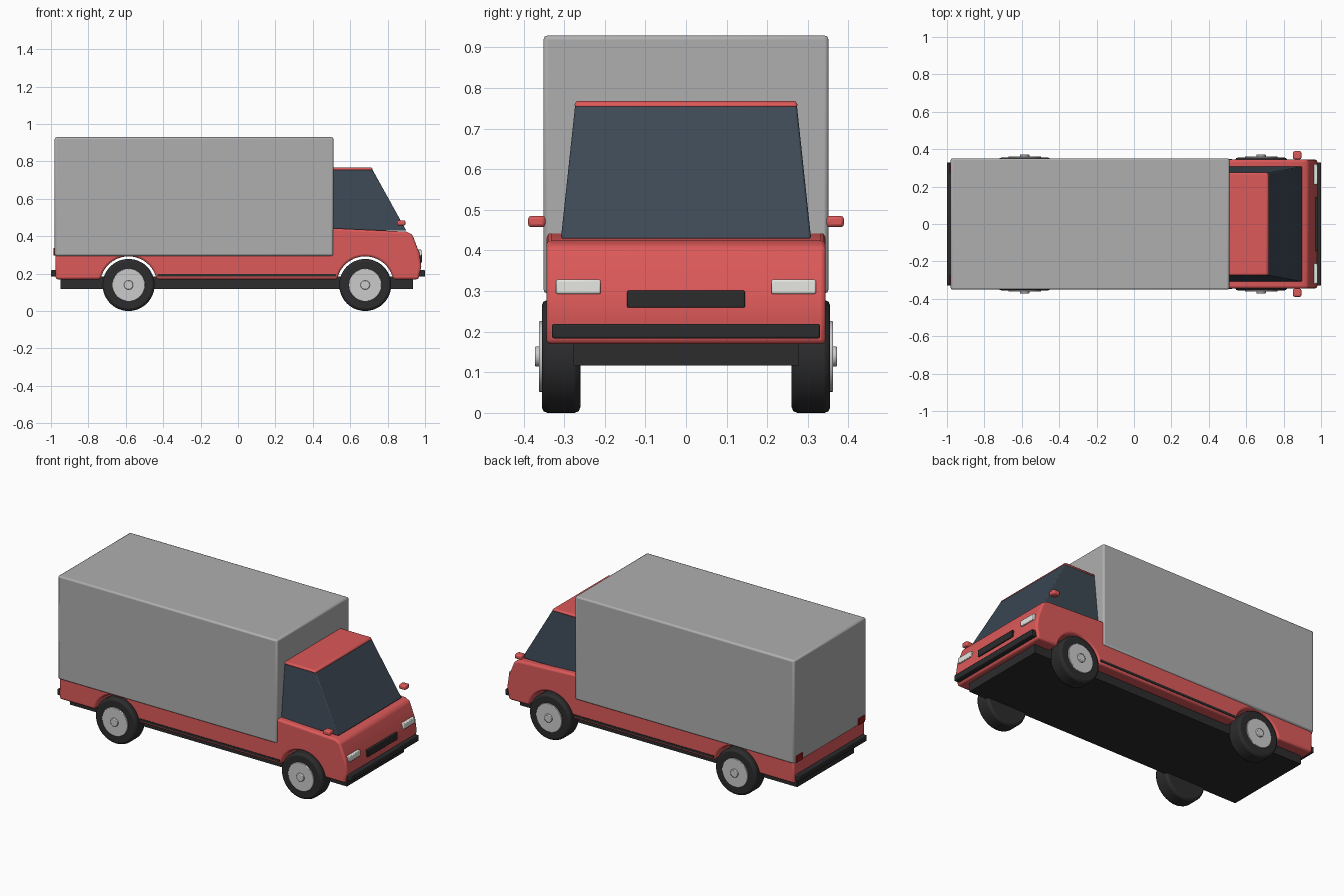
import bpy, bmesh, math

if "Cube" in bpy.data.objects:
    bpy.data.objects.remove(bpy.data.objects["Cube"])


def material(name, rgb):
    m = bpy.data.materials.new(name)
    m.diffuse_color = (*rgb, 1)
    m.use_nodes = True
    m.node_tree.nodes["Principled BSDF"].inputs["Base Color"].default_value = m.diffuse_color
    return m


RED = material("red_paint", (0.72, 0.1, 0.1))
GLASS = material("tinted_glass", (0.045, 0.065, 0.09))
BLACK = material("black_rubber", (0.025, 0.025, 0.027))
LAMP = material("headlight_white", (0.8, 0.8, 0.76))
TAIL = material("tail_red", (0.3, 0.01, 0.01))
SILVER = material("silver", (0.6, 0.6, 0.62))
GREY = material("cargo_grey", (0.43, 0.43, 0.43))


def finish(name, bm, mat, bevel, segments=2):
    bmesh.ops.recalc_face_normals(bm, faces=bm.faces)
    me = bpy.data.meshes.new(name)
    bm.to_mesh(me)
    bm.free()
    ob = bpy.data.objects.new(name, me)
    bpy.context.collection.objects.link(ob)
    me.materials.append(mat)
    if bevel:
        b = ob.modifiers.new("bevel", 'BEVEL')
        b.width, b.segments = bevel, segments
        b.limit_method, b.angle_limit = 'ANGLE', math.radians(35)
    bpy.ops.object.select_all(action='DESELECT')
    ob.select_set(True)
    bpy.context.view_layer.objects.active = ob
    bpy.ops.object.shade_smooth_by_angle(angle=math.radians(35))
    return ob


def loft(name, sections, mat, bevel=0.0, segments=2):
    """Two matching closed sections joined and capped."""
    bm = bmesh.new()
    a, b = [[bm.verts.new(p) for p in s] for s in sections]
    n = len(a)
    for i in range(n):
        j = (i + 1) % n
        bm.faces.new((a[i], a[j], b[j], b[i]))
    bm.faces.new(a)
    bm.faces.new(b)
    return finish(name, bm, mat, bevel, segments)


def rect(x0, x1, y, z):
    return [(x0, -y, z), (x1, -y, z), (x1, y, z), (x0, y, z)]


def box(name, x, y, z, mat, bevel=0.0):
    secs = [[(x[0], y[0], h), (x[1], y[0], h), (x[1], y[1], h), (x[0], y[1], h)] for h in z]
    return loft(name, secs, mat, bevel)


def disc(name, x, z, r, y0, y1, mat, bevel=0.0, n=48):
    secs = [[(x + r * math.cos(2 * math.pi * i / n), y, z + r * math.sin(2 * math.pi * i / n))
             for i in range(n)] for y in (y0, y1)]
    return loft(name, secs, mat, bevel)


AXLES = {"rear": -0.585, "front": 0.68}
WHEEL_Z = 0.14


def arch(cx, r=0.153, floor=0.17, n=20):
    a0 = math.asin((floor - WHEEL_Z) / r)
    angles = [math.pi - a0 - (math.pi - 2 * a0) * i / n for i in range(n + 1)]
    return [(cx + r * math.cos(a), WHEEL_Z + r * math.sin(a)) for a in angles]


# Lower body: side profile with both wheel arches, run across the width
profile = [(-0.975, 0.17)] + arch(AXLES["rear"]) + arch(AXLES["front"]) + [
    (0.965, 0.17), (0.98, 0.24), (0.97, 0.31), (0.932, 0.41), (0.90, 0.425),
    (0.51, 0.443), (0.48, 0.443), (0.48, 0.31), (-0.975, 0.31)]
loft("lower_body", [[(x, y, z) for x, z in profile] for y in (-0.344, 0.344)], RED, 0.012, 3)

# Cargo box and chassis
box("cargo_box", (-0.98, 0.51), (-0.351, 0.351), (0.295, 0.93), GREY, 0.01)
box("chassis", (-0.95, 0.935), (-0.277, 0.277), (0.118, 0.185), BLACK)

# Cab windows and roof
loft("cab_windows", [rect(0.50, 0.90, 0.308, 0.43), rect(0.50, 0.718, 0.273, 0.758)], GLASS, 0.005)
loft("cab_roof", [rect(0.50, 0.722, 0.276, 0.753), rect(0.50, 0.714, 0.272, 0.769)], RED, 0.007)

# Bumpers and grille
box("front_bumper", (0.96, 1.0), (-0.33, 0.33), (0.184, 0.22), BLACK, 0.005)
box("rear_bumper", (-1.0, -0.96), (-0.33, 0.33), (0.184, 0.22), BLACK, 0.005)
box("grille", (0.94, 0.985), (-0.145, 0.145), (0.26, 0.302), BLACK, 0.003)

for side, s in (("right", -1), ("left", 1)):
    def span(a, b):
        return (s * a, s * b)

    # Lights, mirrors and sill strips
    box(f"{side}_headlight", (0.94, 0.982), span(0.21, 0.32), (0.294, 0.329), LAMP, 0.004)
    box(f"{side}_tail_light", (-0.986, -0.96), span(0.27, 0.33), (0.298, 0.338), TAIL, 0.002)
    box(f"{side}_mirror", (0.85, 0.895), span(0.346, 0.389), (0.458, 0.486), RED, 0.008)
    box(f"{side}_sill_strip", (-0.43, 0.525), span(0.33, 0.347), (0.184, 0.198), BLACK)

    # Wheels
    for end, x in AXLES.items():
        disc(f"{end}_{side}_tyre", x, WHEEL_Z, 0.139, *span(0.26, 0.355), BLACK, 0.014)
        disc(f"{end}_{side}_rim", x, WHEEL_Z, 0.087, *span(0.34, 0.362), SILVER, 0.002)
        disc(f"{end}_{side}_hub", x, WHEEL_Z, 0.025, *span(0.355, 0.372), SILVER, 0.004, 24)

# Ground the tyres exactly
for ob in bpy.data.objects:
    ob.location.z -= 0.001
